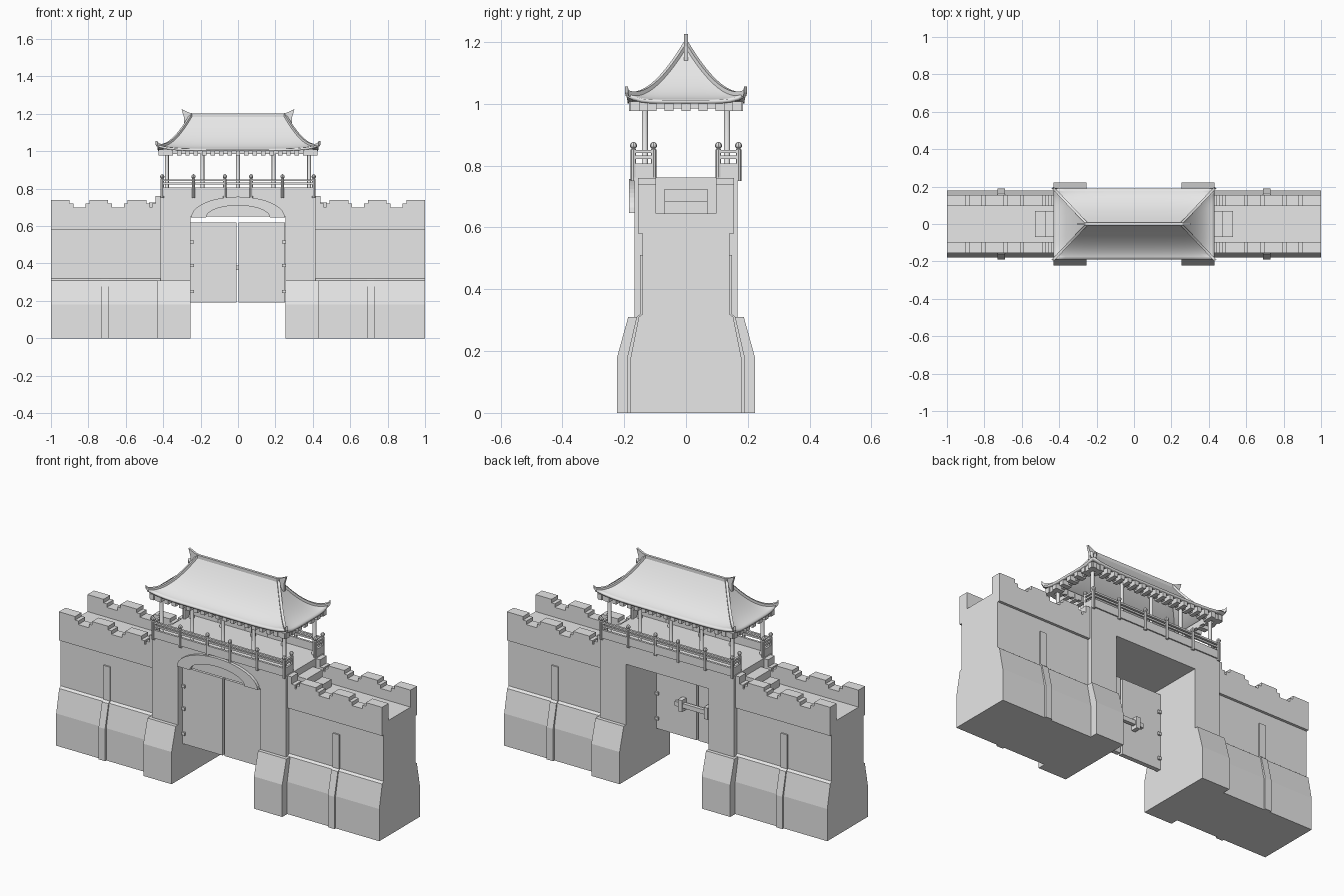
import bpy, bmesh, math
from mathutils import Vector

if "Cube" in bpy.data.objects:
    bpy.data.objects.remove(bpy.data.objects["Cube"])

stone = bpy.data.materials.new("light_grey")
stone.diffuse_color = (0.8, 0.8, 0.8, 1)
stone.use_nodes = True
stone.node_tree.nodes["Principled BSDF"].inputs["Base Color"].default_value = stone.diffuse_color


def finish(name, bm, smooth=False):
    bmesh.ops.recalc_face_normals(bm, faces=bm.faces)
    me = bpy.data.meshes.new(name)
    bm.to_mesh(me)
    bm.free()
    me.materials.append(stone)
    ob = bpy.data.objects.new(name, me)
    bpy.context.collection.objects.link(ob)
    if smooth:
        bpy.ops.object.select_all(action='DESELECT')
        ob.select_set(True)
        bpy.context.view_layer.objects.active = ob
        bpy.ops.object.shade_smooth_by_angle(angle=math.radians(40))
    return ob


def add_box(bm, x0, x1, y0, y1, z0, z1):
    v = bmesh.ops.create_cube(bm, size=1)['verts']
    for p in v:
        p.co = ((x0 + x1) / 2 + p.co.x * (x1 - x0), (y0 + y1) / 2 + p.co.y * (y1 - y0),
                (z0 + z1) / 2 + p.co.z * (z1 - z0))


def boxes(name, items):
    bm = bmesh.new()
    for b in items:
        add_box(bm, *b)
    return finish(name, bm)


def add_prism(bm, pts, axis, a, b):
    """Extrude a 2D outline: axis 'x' uses (y, z) points, axis 'y' uses (x, z)."""
    place = (lambda p, d: (d, p[0], p[1])) if axis == 'x' else (lambda p, d: (p[0], d, p[1]))
    lo = [bm.verts.new(place(p, a)) for p in pts]
    hi = [bm.verts.new(place(p, b)) for p in pts]
    n = len(pts)
    bm.faces.new(lo)
    bm.faces.new(hi[::-1])
    for i in range(n):
        bm.faces.new((lo[i], lo[(i + 1) % n], hi[(i + 1) % n], hi[i]))


def add_lathe(bm, x, y, profile, n=8):
    """Turned post: profile is a list of (radius, z)."""
    rings = [[bm.verts.new((x + r * math.cos(2 * math.pi * i / n), y + r * math.sin(2 * math.pi * i / n), z))
              for i in range(n)] for r, z in profile]
    for a, b in zip(rings, rings[1:]):
        for i in range(n):
            bm.faces.new((a[i], a[(i + 1) % n], b[(i + 1) % n], b[i]))
    bm.faces.new(rings[0])
    bm.faces.new(rings[-1])


def both(half):
    return half + [(-y, z) for y, z in reversed(half)]


WING = [(.179, 0), (.179, .18), (.153, .31), (.14, .32), (.14, .645)]
STRIP = [(.19, 0), (.19, .18), (.16, .31), (.148, .32), (.148, .51)]
PIER = [(.223, 0), (.223, .18), (.187, .31), (.167, .31)]

# Side walls, wall strips, gate piers
for s, side in ((-1, "left"), (1, "right")):
    bm = bmesh.new()
    add_prism(bm, both(WING), 'x', s * .41, s * 1.0)
    finish(side + "_wall", bm)
    bm = bmesh.new()
    add_prism(bm, both(STRIP), 'x', s * .69, s * .73)
    finish(side + "_wall_strips", bm)
    bm = bmesh.new()
    add_prism(bm, both(PIER), 'x', s * .255, s * .43)
    finish(side + "_gate_pier", bm)

    # Stepped battlements along both edges of the wall
    outline = [(.41, .58), (.41, .76), (.44, .76), (.44, .72), (.46, .72), (.46, .70)]
    for x in (.49, .695, .90):
        w = .10
        outline += [(x - .02, .70), (x - .02, .72), (x, .72), (x, .74)]
        if x < .9:
            outline += [(x + w, .74), (x + w, .72), (x + w + .02, .72), (x + w + .02, .70)]
    outline += [(1.0, .74), (1.0, .58)]
    bm = bmesh.new()
    for f in (-1, 1):
        add_prism(bm, [(s * x, z) for x, z in outline], 'y', f * .097, f * .155)
    finish(side + "_battlements", bm)

    # Steps from the wall walk to the gatehouse
    boxes(side + "_steps", [(min(s * .41, s * e), max(s * .41, s * e), -.07, .07, .64, z)
                            for e, z in ((.53, .685), (.475, .725))])

# Gatehouse with a square passage
bm = bmesh.new()
add_prism(bm, [(-.415, 0), (-.415, .762), (.415, .762), (.415, 0), (.255, 0), (.255, .65),
               (-.255, .65), (-.255, 0)], 'y', -.167, .167)
finish("gatehouse", bm)

# Arch trim over the gate
N = 20
arc = [math.pi * i / N for i in range(N + 1)]
bm = bmesh.new()
add_prism(bm, [(.25 * math.cos(a), .647 + .11 * math.sin(a)) for a in arc] +
          [(.17 * math.cos(a), .647 + .063 * math.sin(a)) for a in reversed(arc)], 'y', -.184, -.16)
finish("gate_arch", bm)

# Doors, hinges, crossbar
boxes("left_door", [(-.255, -.008, -.125, -.10, .19, .62)])
boxes("right_door", [(.004, .252, -.125, -.10, .19, .62)])
boxes("door_hinges", [(min(s * .236, s * .256), max(s * .236, s * .256), -.134, -.09, z - .008, z + .008)
                      for s in (-1, 1) for z in (.25, .39, .515)])
boxes("crossbar", [(-.12, .12, -.088, -.068, .365, .39)])
boxes("crossbar_brackets", [(x - .012, x + .012, -.10, -.06, .345, .41) for x in (-.08, .08)])

# Balcony parapet and rails, open at the steps
rim = []
for f in (-1, 1):
    y = f * .168
    for z0, z1, t in ((.76, .806, .006), (.822, .832, .005), (.84, .85, .006)):
        rim.append((-.41, .41, y - t, y + t, z0, z1))
        for s in (-1, 1):
            rim.append((s * .405 - t, s * .405 + t, min(y, f * .105), max(y, f * .105), z0, z1))
boxes("balcony_railing", rim)

POST = [(.009, .75), (.009, .852), (.006, .855), (.011, .86), (.011, .868), (.006, .875), (.002, .877)]
bm = bmesh.new()
for f in (-1, 1):
    for x in (-.405, -.238, -.07, .07, .238, .405):
        add_lathe(bm, x, f * .17, POST)
    for s in (-1, 1):
        add_lathe(bm, s * .405, f * .105, POST)
finish("railing_posts", bm)

# Roof columns and beams
bm = bmesh.new()
for f in (-1, 1):
    for x in (-.38, -.19, 0, .19, .38):
        add_lathe(bm, x, f * .133, [(.014, .76), (.014, .775), (.01, .78), (.01, 1.02)], 10)
finish("roof_columns", bm, True)
boxes("roof_beams", [(-.40, .40, f * .133 - .01, f * .133 + .01, .985, 1.015) for f in (-1, 1)] +
      [(s * .38 - .01, s * .38 + .01, -.14, .14, .985, 1.015) for s in (-1, 1)])

# Rafter ends under the eaves
ends = []
for f in (-1, 1):
    for i in range(19):
        x = -.405 + i * .045
        ends.append((x - .012, x + .012, min(f * .12, f * .184), max(f * .12, f * .184), .977, 1.008))
    for i in range(7):
        y = -.165 + i * .055
        ends.append((min(f * .37, f * .424), max(f * .37, f * .424), y - .014, y + .014, .977, 1.008))
boxes("rafter_ends", ends)


# Curved hipped roof with lifted corners
def roof_point(t, side, s):
    """t: 0 ridge to 1 eave, s: -1..1 along one side."""
    hx, hy = .25 + .18 * t, .19 * t
    z = 1.012 + .183 * (1 - t) ** 1.75 + .022 * t ** 4 * abs(s) ** 6
    return Vector([(s * hx, -hy, z), (hx, s * hy, z), (-s * hx, hy, z), (-hx, -s * hy, z)][side])


bm = bmesh.new()
T, S = 12, 16
for side in range(4):
    grid = [[bm.verts.new(roof_point(i / T, side, -1 + 2 * j / S)) for j in range(S + 1)] for i in range(T + 1)]
    for i in range(T):
        for j in range(S):
            bm.faces.new((grid[i][j], grid[i + 1][j], grid[i + 1][j + 1], grid[i][j + 1]))
bmesh.ops.remove_doubles(bm, verts=bm.verts, dist=.0005)
bmesh.ops.dissolve_degenerate(bm, edges=bm.edges, dist=.0005)
roof = finish("roof", bm, True)
mod = roof.modifiers.new("thickness", 'SOLIDIFY')
mod.thickness = .012
mod.offset = -1

# Ridge and hip ribs
bm = bmesh.new()
add_box(bm, -.26, .26, -.007, .007, 1.17, 1.202)
for side in range(4):
    path = [roof_point(i / T, side, 1) for i in range(T + 1)]
    path.append(path[-1] + Vector((path[-1].x * .015, path[-1].y * .015, .012)))
    out = Vector((path[-1].x - path[0].x, path[-1].y, 0)).normalized()
    w = Vector((-out.y, out.x, 0)) * .007
    up = Vector((0, 0, .009))
    rings = [[bm.verts.new(p + o) for o in (w - up, w + up, -w + up, -w - up)] for p in path]
    for a, b in zip(rings, rings[1:]):
        for i in range(4):
            bm.faces.new((a[i], a[(i + 1) % 4], b[(i + 1) % 4], b[i]))
    bm.faces.new(rings[0])
    bm.faces.new(rings[-1])
finish("roof_ribs", bm)

# Upswept ridge horns
bm = bmesh.new()
for s in (-1, 1):
    add_prism(bm, [(s * x, z) for x, z in ((.235, 1.15), (.235, 1.2), (.26, 1.206), (.302, 1.225),
                                          (.29, 1.185), (.288, 1.14))], 'y', -.0065, .0065)
finish("ridge_horns", bm)
